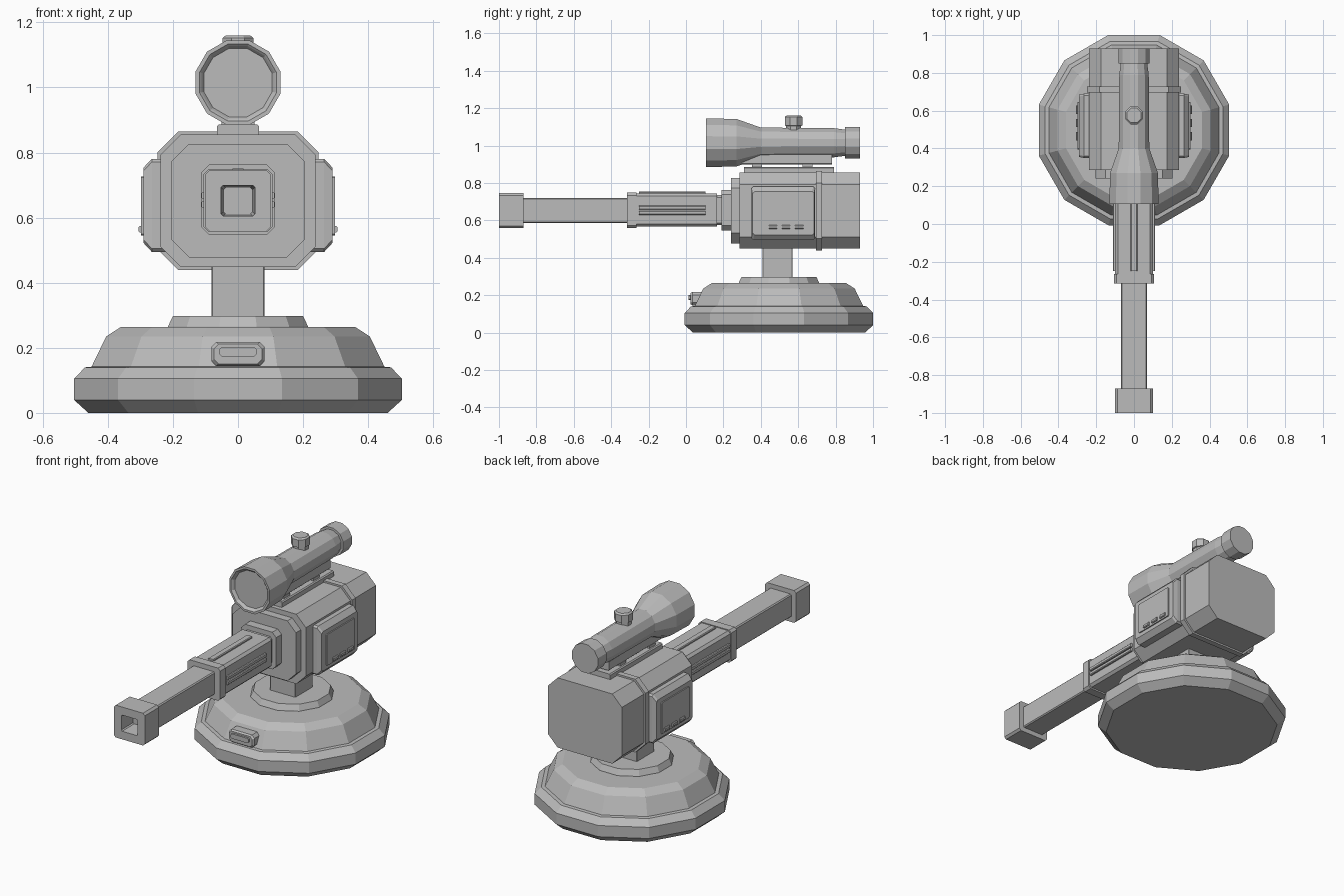
import bpy, bmesh, math

grey = bpy.data.materials.new("plain grey")
grey.diffuse_color = (0.5, 0.5, 0.5, 1)

AXES = {"x": lambda u, v, t: (t, u, v),
        "y": lambda u, v, t: (u, t, v),
        "z": lambda u, v, t: (u, v, t)}


def skin(name, rings):
    """Join rings of points into a closed solid."""
    bm = bmesh.new()
    rows = [[bm.verts.new(p) for p in ring] for ring in rings]
    n = len(rows[0])
    for a, b in zip(rows, rows[1:]):
        for i in range(n):
            j = (i + 1) % n
            bm.faces.new((a[i], a[j], b[j], b[i]))
    bm.faces.new(rows[0])
    bm.faces.new(rows[-1])
    bmesh.ops.recalc_face_normals(bm, faces=bm.faces)
    mesh = bpy.data.meshes.new(name)
    bm.to_mesh(mesh)
    bm.free()
    mesh.materials.append(grey)
    ob = bpy.data.objects.new(name, mesh)
    bpy.context.collection.objects.link(ob)
    return ob


def loft(name, axis, centre, stations):
    """Chamfered rectangles; station = (t, half_u, half_v, chamfer)."""
    cu, cv = centre
    rings = []
    for t, a, b, c in stations:
        pts = [(a, b - c), (a - c, b), (c - a, b), (-a, b - c),
               (-a, c - b), (c - a, -b), (a - c, -b), (a, c - b)]
        rings.append([AXES[axis](cu + u, cv + v, t) for u, v in pts])
    return skin(name, rings)


def lathe(name, axis, centre, profile, n=12):
    """Regular n-gon solid; profile = (t, apothem)."""
    cu, cv = centre
    rings = []
    for t, r in profile:
        R = r / math.cos(math.pi / n)
        angles = [2 * math.pi * (i + 0.5) / n for i in range(n)]
        rings.append([AXES[axis](cu + R * math.cos(a), cv + R * math.sin(a), t) for a in angles])
    return skin(name, rings)


def box(name, x, y, z, c=0.004):
    return loft(name, "y", ((x[0] + x[1]) / 2, (z[0] + z[1]) / 2),
                [(t, (x[1] - x[0]) / 2, (z[1] - z[0]) / 2, c) for t in y])


# Round base with a raised turntable
lathe("base", "z", (0, 0.497), [
    (0, 0.46), (0.04, 0.504), (0.07, 0.504), (0.105, 0.504), (0.14, 0.47),
    (0.142, 0.45), (0.235, 0.405), (0.264, 0.36)])
lathe("turntable", "z", (0, 0.497), [(0.25, 0.215), (0.266, 0.215), (0.298, 0.2)])
loft("post", "z", (0, 0.49), [(0.28, 0.082, 0.08, 0.003), (0.47, 0.082, 0.08, 0.003)])

# Small button housing on the front of the base
loft("base_button_housing", "y", (0, 0.181), [
    (0.1, 0.082, 0.037, 0.016), (0.035, 0.082, 0.037, 0.016), (0.025, 0.074, 0.03, 0.014)])
loft("base_button", "y", (0, 0.188), [(0.04, 0.057, 0.014, 0.006), (0.014, 0.057, 0.014, 0.006)])

# Octagonal body with rear flange and stepped nose
BC = (0, 0.652)
loft("body", "y", BC, [(0.285, 0.238, 0.203, 0.062), (0.93, 0.238, 0.203, 0.062)])
loft("body_flange", "y", BC, [(0.695, 0.248, 0.213, 0.065), (0.728, 0.248, 0.213, 0.065)])
loft("nose_step", "y", BC, [(0.3, 0.205, 0.175, 0.055), (0.24, 0.205, 0.175, 0.055)])
loft("nose_collar", "y", (0, 0.655), [(0.25, 0.113, 0.108, 0.025), (0.19, 0.113, 0.108, 0.025)])

# Barrel: sleeve, collar, inner tube and hollow muzzle
loft("barrel_sleeve", "y", (0, 0.655), [
    (0.2, 0.085, 0.08, 0.012), (0.165, 0.085, 0.08, 0.012),
    (0.165, 0.1, 0.088, 0.014), (-0.28, 0.1, 0.088, 0.014)])
loft("sleeve_collar", "y", (0, 0.653), [(-0.265, 0.106, 0.095, 0.014), (-0.315, 0.106, 0.095, 0.014)])
loft("barrel_tube", "y", (0, 0.653), [(-0.3, 0.07, 0.067, 0.006), (-0.9, 0.07, 0.067, 0.006)])
loft("muzzle", "y", (0, 0.652), [
    (-0.87, 0.1, 0.094, 0.012), (-1, 0.1, 0.094, 0.012),
    (-1, 0.052, 0.047, 0.006), (-0.9, 0.045, 0.04, 0.006)])

# Ribs on the sleeve
box("sleeve_top_rib", (-0.018, 0.018), (-0.25, 0.105), (0.735, 0.753))
for side, s in (("right", 1), ("left", -1)):
    for z in (0.64, 0.668):
        box(side + "_sleeve_rib", sorted((s * 0.09, s * 0.112)), (-0.25, 0.105), (z - 0.011, z + 0.011))

    # Side panel, door and vent slats
    loft(side + "_side_panel", "x", (0.52, 0.638), [
        (s * 0.22, 0.17, 0.143, 0.01), (s * 0.265, 0.17, 0.143, 0.01), (s * 0.291, 0.165, 0.115, 0.01)])
    loft(side + "_panel_door", "x", (0.521, 0.636), [
        (s * 0.28, 0.126, 0.091, 0.004), (s * 0.298, 0.126, 0.091, 0.004)])
    for y in (0.465, 0.535, 0.605):
        box(side + "_vent_slat", sorted((s * 0.29, s * 0.306)), (y - 0.022, y + 0.022), (0.554, 0.574))

# Scope mount
box("mount_rail", (-0.065, 0.065), (0.31, 0.79), (0.84, 0.886), 0.006)
for y in (0.38, 0.65):
    box("mount_foot", (-0.05, 0.05), (y - 0.027, y + 0.027), (0.875, 0.905))
box("scope_cradle", (-0.05, 0.05), (0.3, 0.78), (0.899, 0.955))

# Scope with recessed front lens and rear eyepiece
lathe("scope", "y", (0, 1.015), [
    (0.122, 0.105), (0.112, 0.112), (0.106, 0.118), (0.106, 0.13), (0.27, 0.127),
    (0.4, 0.081), (0.79, 0.078), (0.85, 0.07), (0.85, 0.083), (0.93, 0.083)])
lathe("scope_dial", "z", (0, 0.575), [
    (1.07, 0.04), (1.105, 0.04), (1.108, 0.047), (1.152, 0.047), (1.16, 0.038)], 8)
